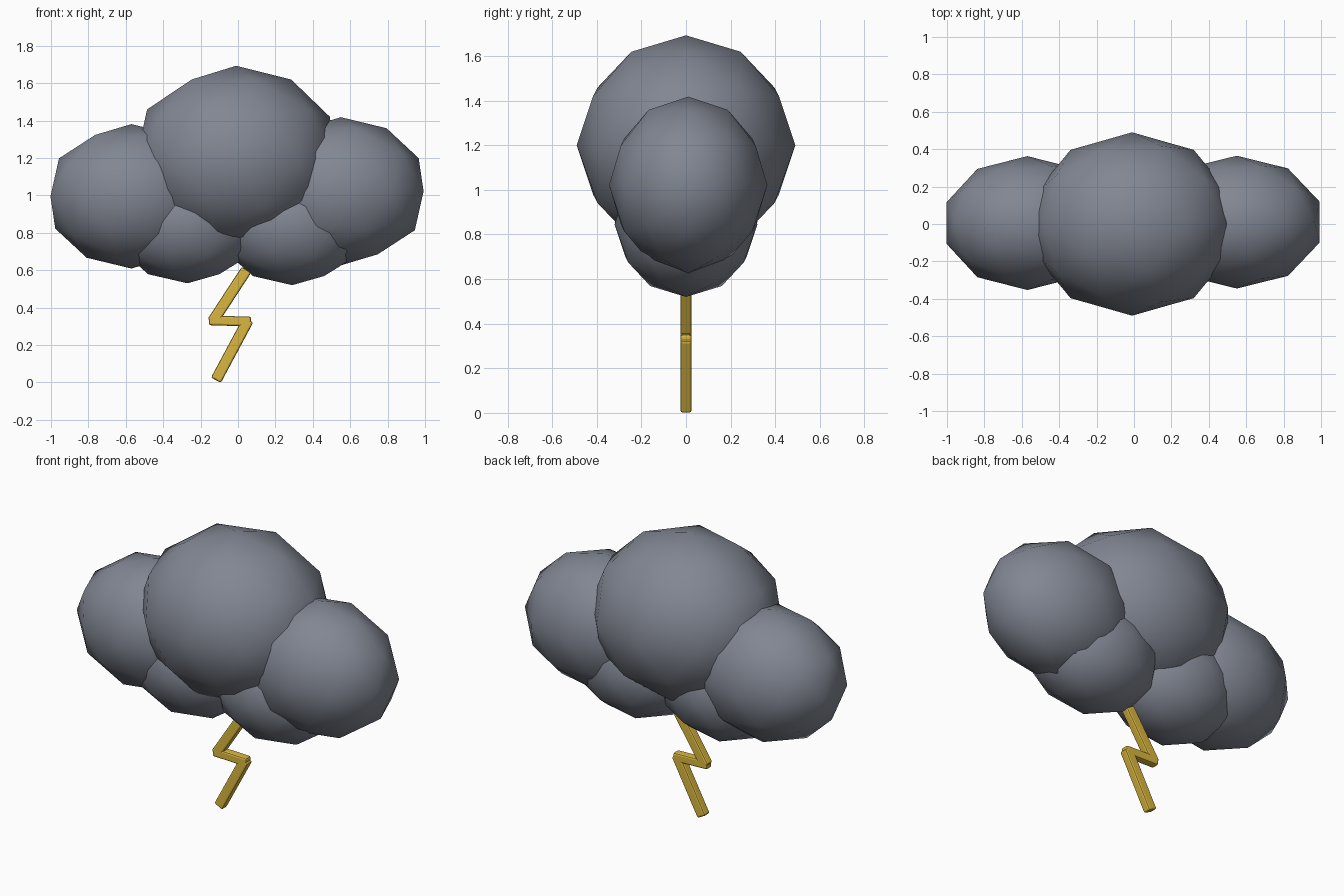
import bpy, math

if "Cube" in bpy.data.objects:
    bpy.data.objects.remove(bpy.data.objects["Cube"])

def material(name, rgb):
    m = bpy.data.materials.new(name)
    m.diffuse_color = (*rgb, 1)
    m.use_nodes = True
    m.node_tree.nodes["Principled BSDF"].inputs["Base Color"].default_value = m.diffuse_color
    return m

grey = material("storm grey", (0.22, 0.24, 0.29))
yellow = material("bolt yellow", (0.70, 0.47, 0.05))

# Cloud puffs: smooth low-poly icospheres (name, centre, radii)
puffs = [
    ("centre_puff", (-0.01, 0, 1.2), (0.56, 0.49, 0.493)),
    ("right_puff", (0.55, 0.01, 1.022), (0.465, 0.355, 0.396)),
    ("left_puff", (-0.57, 0.005, 0.995), (0.455, 0.358, 0.386)),
    ("lower_right_puff", (0.29, 0, 0.845), (0.40, 0.32, 0.325)),
    ("lower_left_puff", (-0.27, 0, 0.855), (0.40, 0.32, 0.325)),
]
for name, loc, radii in puffs:
    bpy.ops.mesh.primitive_ico_sphere_add(subdivisions=2, radius=1, location=loc)
    ob = bpy.context.object
    ob.name = name
    ob.scale = radii
    bpy.ops.object.transform_apply(location=False, rotation=False, scale=True)
    bpy.ops.object.shade_smooth()
    ob.data.materials.append(grey)

# Lightning bolt: three bevelled bars laid end to end in the xz plane
def bar(name, a, b, width):
    dx, dz = b[0] - a[0], b[1] - a[1]
    bpy.ops.mesh.primitive_cube_add(
        size=1, location=((a[0] + b[0]) / 2, 0, (a[1] + b[1]) / 2),
        rotation=(0, -math.atan2(dz, dx), 0))
    ob = bpy.context.object
    ob.name = name
    ob.scale = (math.hypot(dx, dz), 0.05, width)
    bpy.ops.object.transform_apply(location=False, rotation=False, scale=True)
    ob.data.materials.append(yellow)
    bevel = ob.modifiers.new("soft edges", "BEVEL")
    bevel.width = 0.01
    bevel.segments = 2

bar("bolt_top", (-0.138, 0.322), (0.045, 0.602), 0.06)
bar("bolt_middle", (-0.155, 0.332), (0.07, 0.325), 0.052)
bar("bolt_bottom", (-0.118, 0.012), (0.055, 0.335), 0.06)
